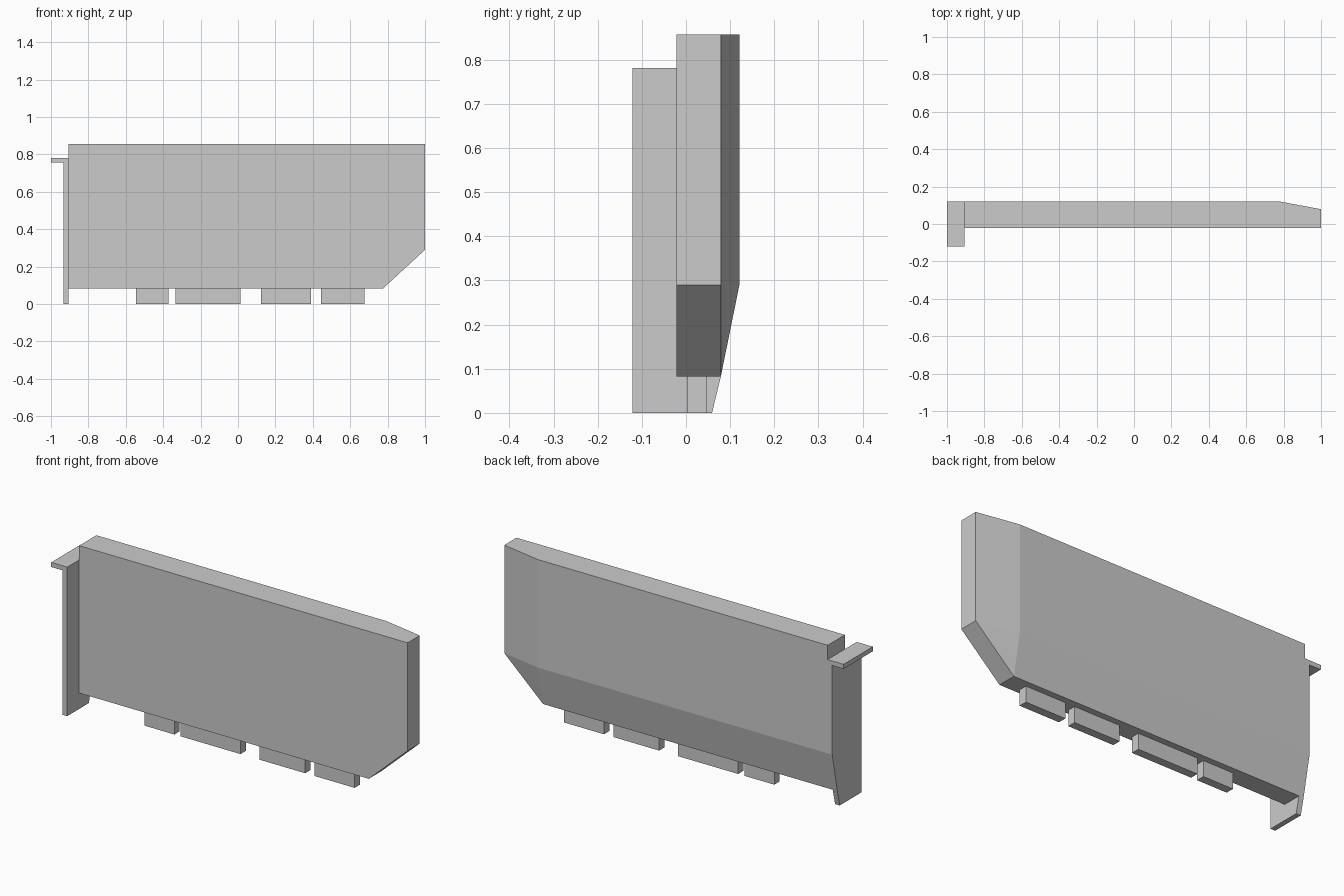
import bpy, bmesh

if "Cube" in bpy.data.objects:
    bpy.data.objects.remove(bpy.data.objects["Cube"])


def finish(name, bm):
    bmesh.ops.recalc_face_normals(bm, faces=bm.faces)
    mesh = bpy.data.meshes.new(name)
    bm.to_mesh(mesh)
    bm.free()
    obj = bpy.data.objects.new(name, mesh)
    bpy.context.collection.objects.link(obj)
    return obj


def extrude(name, outline, direction):
    bm = bmesh.new()
    face = bm.faces.new([bm.verts.new(p) for p in outline])
    result = bmesh.ops.extrude_face_region(bm, geom=[face], use_keep_orig=True)
    moved = [g for g in result["geom"] if isinstance(g, bmesh.types.BMVert)]
    bmesh.ops.translate(bm, verts=moved, vec=direction)
    return finish(name, bm)


def box(name, x0, x1, y0, y1, z0, z1):
    outline = [(x0, y0, z0), (x1, y0, z0), (x1, y1, z0), (x0, y1, z0)]
    return extrude(name, outline, (0, 0, z1 - z0))


# Main housing: clipped-corner plate with a back sloping at the bottom and right
LEFT, TOP = -0.907, 0.857
CUT_X, LOW, CUT_Z = 0.775, 0.083, 0.29
FRONT, MID, BACK = -0.022, 0.079, 0.121
profile = [(LEFT, LOW), (CUT_X, LOW), (1.0, CUT_Z), (1.0, TOP), (LEFT, TOP)]
bm = bmesh.new()
front = [bm.verts.new((x, FRONT, z)) for x, z in profile]
mid = [bm.verts.new((x, MID, z)) for x, z in profile]
back_corner = bm.verts.new((CUT_X, BACK, CUT_Z))
back_top = bm.verts.new((CUT_X, BACK, TOP))
back_top_left = bm.verts.new((LEFT, BACK, TOP))
back_low_left = bm.verts.new((LEFT, BACK, CUT_Z))
bm.faces.new(front)
for i in range(3):
    bm.faces.new((front[i], front[i + 1], mid[i + 1], mid[i]))
bm.faces.new((front[3], front[4], back_top_left, back_top, mid[3]))
bm.faces.new((front[4], front[0], mid[0], back_low_left, back_top_left))
bm.faces.new((back_low_left, back_corner, back_top, back_top_left))
bm.faces.new((mid[0], mid[1], back_corner, back_low_left))
bm.faces.new((mid[1], mid[2], back_corner))
bm.faces.new((mid[2], mid[3], back_top, back_corner))
bm.verts.remove(mid[4])
finish("housing", bm)

# Mounting bracket plate, tapered at the lower back edge
side = [(-0.121, 0), (0.059, 0), (MID, LOW), (BACK, CUT_Z), (BACK, 0.758), (-0.121, 0.758)]
extrude("bracket_plate", [(-0.934, y, z) for y, z in side], (LEFT + 0.934, 0, 0))

# Bent-over lip on top of the bracket
box("bracket_lip", -1.0, LEFT, -0.121, 0.121, 0.758, 0.782)

# Edge connector tabs
tabs = [(-0.545, -0.371), (-0.335, 0.013), (0.124, 0.389), (0.444, 0.676)]
for i, (x0, x1) in enumerate(tabs, 1):
    box(f"connector_tab_{i}", x0, x1, 0.002, 0.046, 0, LOW)
